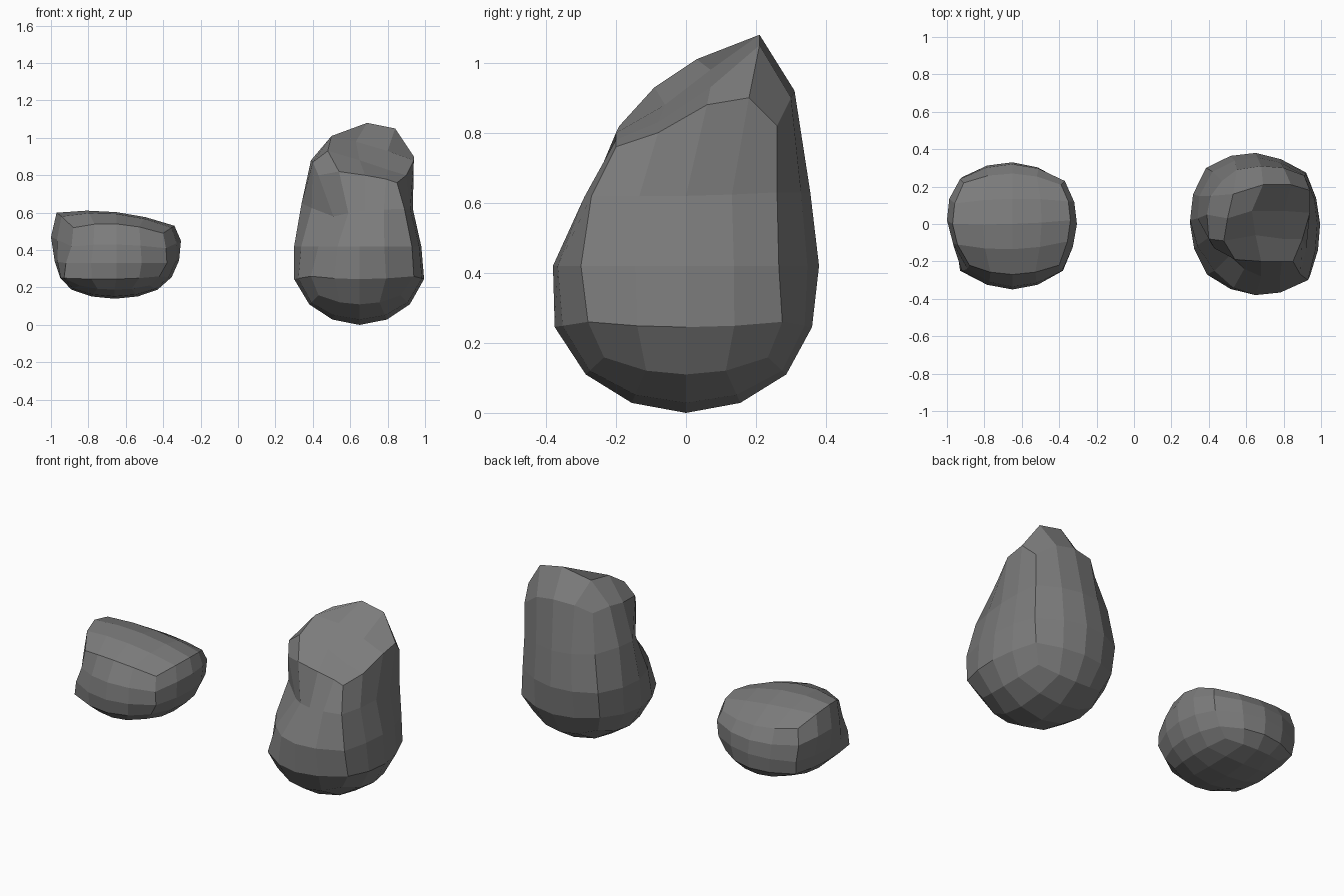
import bpy, bmesh, math
from mathutils import Vector

if "Cube" in bpy.data.objects:
    bpy.data.objects.remove(bpy.data.objects["Cube"])

# Perimeter of a 5x5 grid as (row, column): front, right, back, left
PERIM = ([(0, j) for j in range(4)] + [(i, 4) for i in range(4)]
         + [(4, j) for j in range(4, 0, -1)] + [(i, 0) for i in range(4, 0, -1)])

stone = bpy.data.materials.new("dark_stone")
stone.diffuse_color = (0.2, 0.2, 0.2, 1)
stone.use_nodes = True
stone.node_tree.nodes["Principled BSDF"].inputs["Base Color"].default_value = stone.diffuse_color


def tan_step(k):
    return math.tan(math.pi / 8 * (k - 2))


def quad(a, b, c, t):
    """Curve through a, b, c at t = 0, 0.5, 1."""
    a, b, c = Vector(a), Vector(b), Vector(c)
    return a * (2 * t - 1) * (t - 1) + b * 4 * t * (1 - t) + c * t * (2 * t - 1)


def ring_from_keys(k):
    """8 key points (corners and mids, from front left) -> 16 ring points."""
    return [quad(k[s], k[s + 1], k[(s + 2) % 8], n / 4)
            for s in (0, 2, 4, 6) for n in range(4)]


def patch_from_keys(k):
    """3x3 key points -> 5x5 patch."""
    rows = [[quad(*r, j / 4) for j in range(5)] for r in k]
    return [[quad(rows[0][j], rows[1][j], rows[2][j], i / 4) for j in range(5)]
            for i in range(5)]


def rock(name, centre, radii, power, walls, top):
    bm = bmesh.new()

    def under(i, j):
        d = Vector((tan_step(j), tan_step(i), -1)).normalized()
        d.z = -abs(d.z) ** power
        return Vector([c + e * r for c, e, r in zip(centre, d, radii)])

    def add(points):
        return [bm.verts.new(p) for p in points]

    # rounded underside, side wall rings and crown
    bottom = [add(under(i, j) for j in range(5)) for i in range(5)]
    crown = [add(r) for r in top]
    rings = ([[bottom[i][j] for i, j in PERIM]]
             + [add(ring_from_keys(w)) for w in walls]
             + [[crown[i][j] for i, j in PERIM]])
    for a, b in zip(rings, rings[1:]):
        for n in range(16):
            m = (n + 1) % 16
            bm.faces.new((a[n], a[m], b[m], b[n]))
    for g in (bottom, crown):
        for i in range(4):
            for j in range(4):
                bm.faces.new((g[i][j], g[i][j + 1], g[i + 1][j + 1], g[i + 1][j]))
    bmesh.ops.recalc_face_normals(bm, faces=bm.faces)
    mesh = bpy.data.meshes.new(name)
    bm.to_mesh(mesh)
    bm.free()
    mesh.materials.append(stone)
    bpy.context.collection.objects.link(bpy.data.objects.new(name, mesh))


# Low rock with a gently saddled top
rock("low_rock", (-.66, -.01, .34), (.325, .37, .2), .8,
     [[(-.93, -.25, .25), (-.65, -.335, .245), (-.42, -.24, .26), (-.355, 0, .255),
       (-.42, .22, .26), (-.65, .32, .25), (-.91, .24, .25), (-.95, 0, .25)],
      [(-.92, -.25, .33), (-.65, -.35, .33), (-.38, -.25, .33), (-.315, 0, .345),
       (-.38, .23, .34), (-.65, .33, .34), (-.92, .25, .33), (-.98, .01, .34)],
      [(-.89, -.24, .42), (-.65, -.335, .43), (-.385, -.25, .41), (-.305, 0, .45),
       (-.37, .23, .43), (-.65, .32, .42), (-.93, .24, .43), (-1, .02, .47)]],
     patch_from_keys([
         [(-.88, -.22, .52), (-.65, -.27, .54), (-.40, -.22, .49)],
         [(-.97, 0, .60), (-.65, 0, .603), (-.34, .02, .53)],
         [(-.91, .22, .52), (-.65, .27, .49), (-.39, .21, .49)]]))

# Tall rock with a slanted, chipped front top
rock("tall_rock", (.65, 0, .375), (.38, .405, .375), 1.0,
     [[(.39, -.27, .26), (.65, -.375, .245), (.94, -.28, .26), (.995, 0, .245),
       (.92, .275, .26), (.65, .36, .245), (.39, .275, .26), (.30, 0, .245)],
      [(.43, -.25, .42), (.65, -.38, .42), (.93, -.30, .42), (.98, 0, .42),
       (.92, .265, .42), (.65, .38, .42), (.385, .30, .42), (.30, .02, .42)],
      [(.51, -.17, .58), (.68, -.28, .61), (.89, -.27, .62), (.935, 0, .62),
       (.91, .26, .63), (.66, .355, .63), (.42, .28, .64), (.34, .03, .65)]],
     [[(.43, -.13, .80), (.54, -.19, .82), (.68, -.20, .80), (.79, -.20, .78), (.85, -.20, .76)],
      [(.40, -.08, .87), (.48, -.09, .93), (.65, -.06, .88), (.80, -.08, .83), (.90, -.08, .80)],
      [(.39, .05, .88), (.50, .03, 1.01), (.63, .07, .98), (.80, .07, .93), (.94, .06, .88)],
      [(.41, .15, .89), (.53, .16, 1.02), (.69, .21, 1.08), (.84, .21, 1.05), (.94, .18, .90)],
      [(.47, .23, .86), (.55, .29, .91), (.68, .31, .92), (.80, .30, .90), (.91, .26, .82)]])
